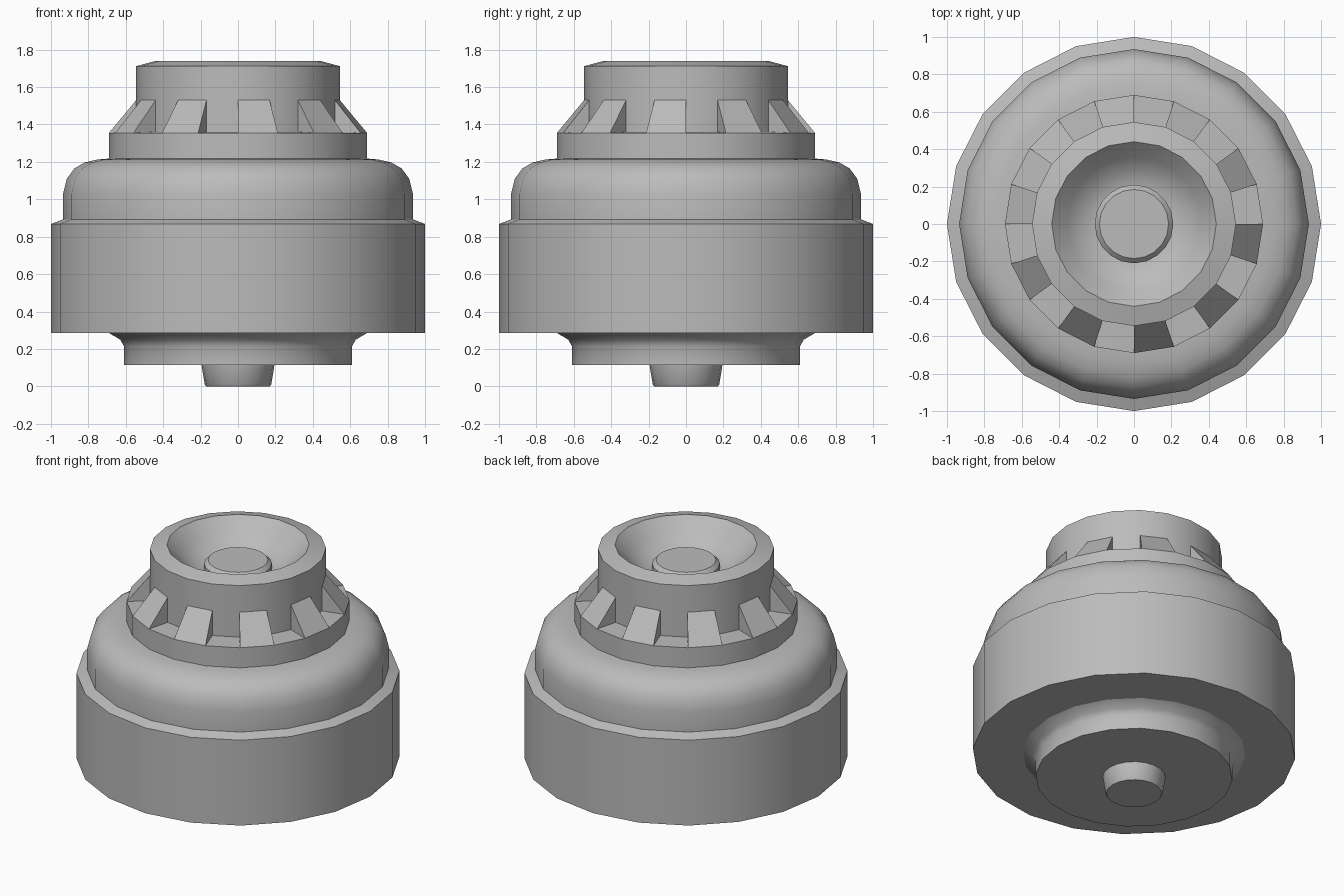
import bpy
import bmesh
from math import cos, sin, pi, radians

SIDES = 20
STEP = 2 * pi / SIDES

cube = bpy.data.objects.get("Cube")
if cube:
    bpy.data.objects.remove(cube, do_unlink=True)

grey = bpy.data.materials.new("plain grey")
grey.use_nodes = True
colour = (0.5, 0.5, 0.5, 1)
grey.diffuse_color = colour
grey.node_tree.nodes["Principled BSDF"].inputs["Base Color"].default_value = colour


def point(radius, z, index):
    return (radius * cos(index * STEP), radius * sin(index * STEP), z)


def finish(name, bm):
    mesh = bpy.data.meshes.new(name)
    bm.to_mesh(mesh)
    bm.free()
    mesh.materials.append(grey)
    obj = bpy.data.objects.new(name, mesh)
    bpy.context.collection.objects.link(obj)
    bpy.ops.object.select_all(action="DESELECT")
    obj.select_set(True)
    bpy.context.view_layer.objects.active = obj
    bpy.ops.object.shade_smooth_by_angle(angle=radians(30))
    return obj


def lathe(name, profile, bottom=False, top=False):
    """Turn a (radius, height) profile, listed from the bottom outwards and up."""
    bm = bmesh.new()
    rings = [[bm.verts.new(point(r, z, i)) for i in range(SIDES)] for r, z in profile]
    for low, high in zip(rings, rings[1:]):
        for i in range(SIDES):
            j = (i + 1) % SIDES
            bm.faces.new((low[i], low[j], high[j], high[i]))
    if bottom:
        bm.faces.new(rings[0][::-1])
    if top:
        bm.faces.new(rings[-1])
    return finish(name, bm)


# Underside: tapered peg and flared foot
lathe("bottom_peg", [(0.17, 0), (0.178, 0.01), (0.195, 0.115)], bottom=True)
lathe("foot", [(0.195, 0.115), (0.61, 0.115), (0.61, 0.215), (0.63, 0.25), (0.69, 0.285)])

# Wide drum with a sloped shoulder
lathe("drum", [(0.69, 0.285), (1, 0.285), (1, 0.868), (0.935, 0.893)])

# Rounded dome
lathe("dome", [(0.935, 0.893), (0.935, 1.03), (0.915, 1.11), (0.875, 1.165),
               (0.82, 1.197), (0.75, 1.213), (0.69, 1.218)])

# Collar with a flat ledge
lathe("collar", [(0.69, 1.218), (0.69, 1.355), (0.545, 1.36)])

# Neck, sloped rim and hollow bowl
lathe("neck", [(0.545, 1.36), (0.545, 1.712), (0.44, 1.74), (0.36, 1.66),
               (0.28, 1.59), (0.21, 1.575)])
lathe("centre_button", [(0.21, 1.575), (0.21, 1.61), (0.185, 1.635)], top=True)

# Sloped ribs on every other side of the collar
ribs = bmesh.new()
for k in range(1, SIDES, 2):
    right, left = [[ribs.verts.new(point(r, z, i))
                    for r, z in ((0.69, 1.355), (0.545, 1.53), (0.545, 1.355))]
                   for i in (k, k + 1)]
    ribs.faces.new((right[0], left[0], left[1], right[1]))
    ribs.faces.new((right[0], right[1], right[2]))
    ribs.faces.new((left[0], left[2], left[1]))
finish("collar_ribs", ribs)
